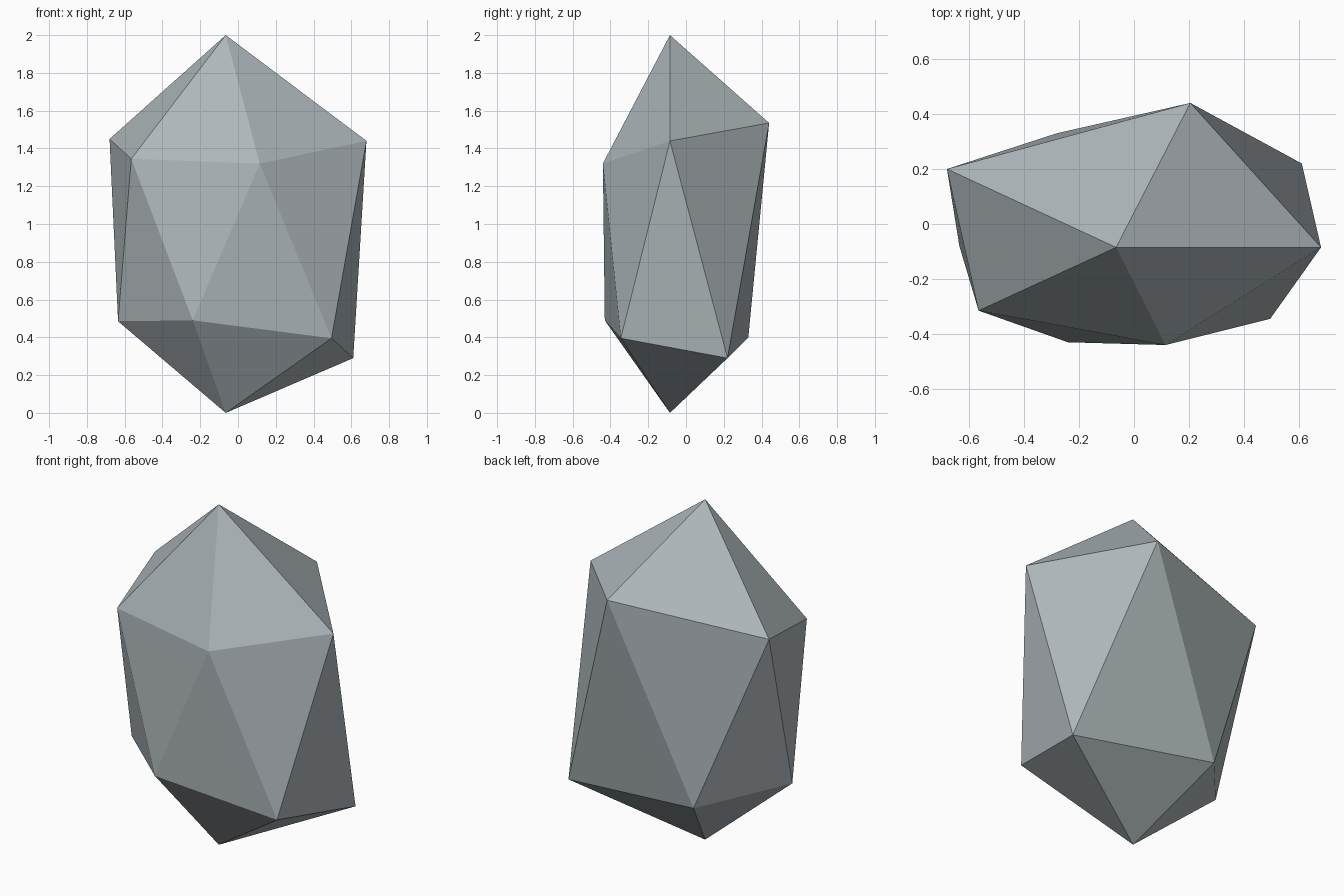
import bpy, bmesh

if "Cube" in bpy.data.objects:
    bpy.data.objects.remove(bpy.data.objects["Cube"])

# Single grey stone colour
stone = bpy.data.materials.new("stone_grey")
stone.diffuse_color = (0.42, 0.47, 0.49, 1.0)
stone.use_nodes = True
stone.node_tree.nodes["Principled BSDF"].inputs["Base Color"].default_value = stone.diffuse_color

# Uneven rings of corners, counter-clockwise from above
upper = [(0.68, -0.085, 1.44), (0.205, 0.44, 1.535), (-0.68, 0.20, 1.45),
         (-0.565, -0.315, 1.345), (0.115, -0.44, 1.32)]
lower = [(0.61, 0.22, 0.29), (-0.28, 0.33, 0.40), (-0.635, -0.08, 0.485),
         (-0.24, -0.43, 0.49), (0.495, -0.345, 0.395)]

bm = bmesh.new()
top = bm.verts.new((-0.065, -0.085, 2.0))
bottom = bm.verts.new((-0.065, -0.085, 0.0))
up = [bm.verts.new(p) for p in upper]
low = [bm.verts.new(p) for p in lower]

# Cap facets and the zigzag band of side facets
for i in range(5):
    j = (i + 1) % 5
    bm.faces.new((top, up[i], up[j]))
    bm.faces.new((up[i], low[i], up[j]))
    bm.faces.new((low[i], low[j], up[j]))
    bm.faces.new((bottom, low[j], low[i]))
bmesh.ops.recalc_face_normals(bm, faces=bm.faces)

mesh = bpy.data.meshes.new("faceted_rock")
bm.to_mesh(mesh)
bm.free()
mesh.materials.append(stone)
rock = bpy.data.objects.new("faceted_rock", mesh)
bpy.context.collection.objects.link(rock)
